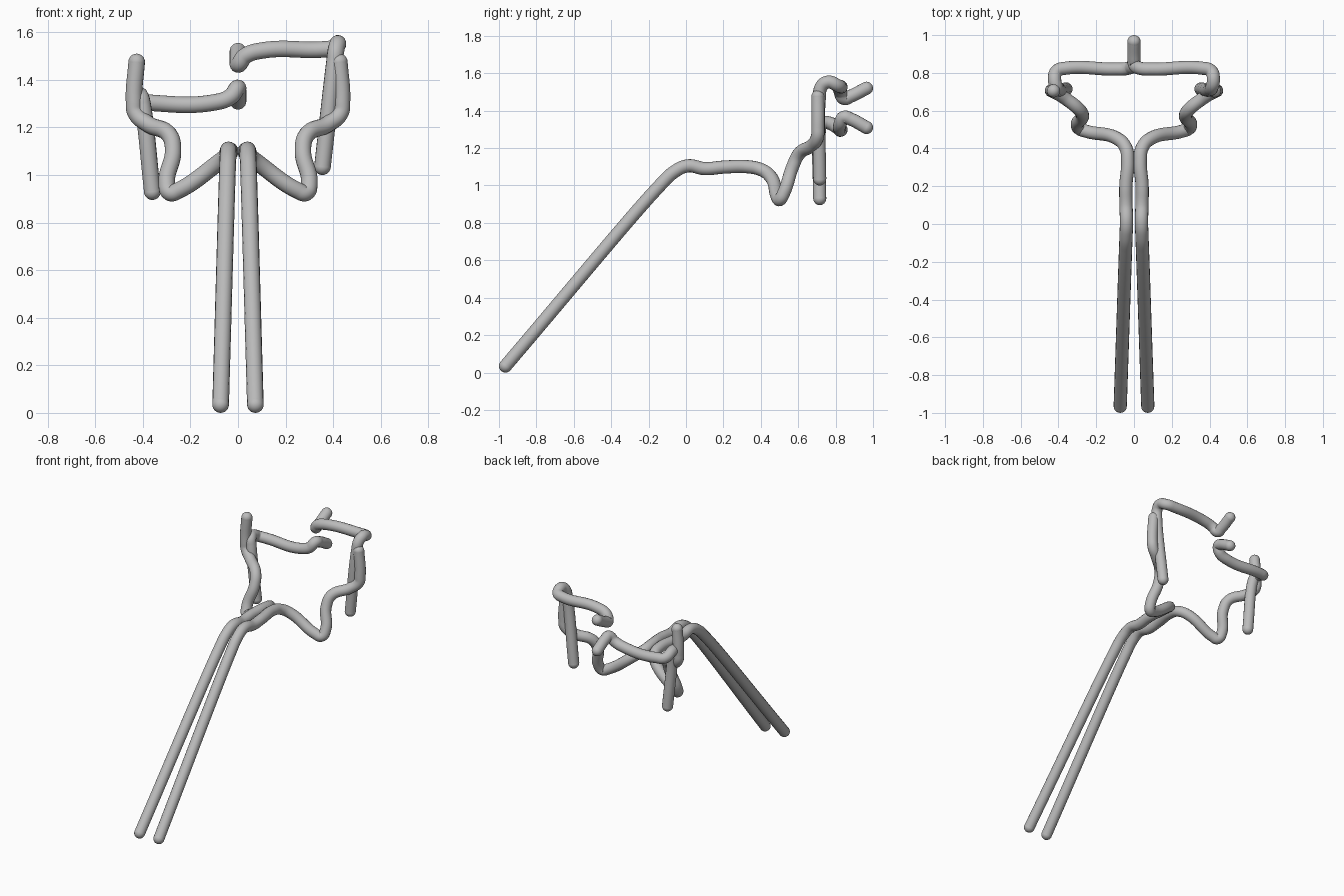
import bpy
from mathutils import Vector

cube = bpy.data.objects.get("Cube")
if cube:
    bpy.data.objects.remove(cube, do_unlink=True)

RADIUS = 0.035

# Single grey metal
metal = bpy.data.materials.new("grey metal")
metal.use_nodes = True
grey = (0.5, 0.5, 0.5, 1)
metal.diffuse_color = grey
metal.node_tree.nodes["Principled BSDF"].inputs["Base Color"].default_value = grey


def bent_rod(name, points):
    """Round rod swept through the points, with a rounded tip at each end."""
    curve = bpy.data.curves.new(name, "CURVE")
    curve.dimensions = "3D"
    curve.bevel_depth = RADIUS
    curve.bevel_resolution = 6
    curve.resolution_u = 10
    spline = curve.splines.new("BEZIER")
    spline.bezier_points.add(len(points) - 1)
    for knot, co in zip(spline.bezier_points, points):
        knot.co = co
        knot.handle_left_type = knot.handle_right_type = "AUTO"
    rod = bpy.data.objects.new(name, curve)
    bpy.context.collection.objects.link(rod)
    bpy.ops.object.select_all(action="DESELECT")
    rod.select_set(True)
    bpy.context.view_layer.objects.active = rod
    bpy.ops.object.convert(target="MESH")
    rod = bpy.context.object
    tips = []
    for end in (points[0], points[-1]):
        bpy.ops.mesh.primitive_uv_sphere_add(segments=20, ring_count=12,
                                             radius=RADIUS, location=Vector(end))
        tips.append(bpy.context.object)
    for part in tips + [rod]:
        part.select_set(True)
    bpy.context.view_layer.objects.active = rod
    bpy.ops.object.join()
    rod.name = name
    rod.data.materials.clear()
    rod.data.materials.append(metal)
    bpy.ops.object.shade_smooth()
    return rod


# Long leg, neck, dip and upright arm, the same on both sides
arm = [(0.073, -0.965, 0.035), (0.045, -0.14, 1.0), (0.042, -0.06, 1.075),
       (0.04, 0.01, 1.105), (0.042, 0.1, 1.09), (0.043, 0.2, 1.098),
       (0.033, 0.33, 1.1), (0.042, 0.4, 1.085), (0.085, 0.45, 1.05),
       (0.25, 0.49, 0.935), (0.285, 0.502, 0.925), (0.3, 0.525, 0.965),
       (0.273, 0.57, 1.1), (0.29, 0.605, 1.17), (0.38, 0.675, 1.215),
       (0.43, 0.702, 1.26), (0.437, 0.705, 1.31), (0.426, 0.705, 1.475)]
for side, sign in (("left", 1), ("right", -1)):
    bent_rod(side + "_leg_and_arm", [(sign * x, y, z) for x, y, z in arm])

# Hanging rod that hooks over into the upper crossbar and its rear prong
bent_rod("upper_crossbar",
         [(0.355, 0.715, 1.035), (0.405, 0.713, 1.47), (0.413, 0.725, 1.53),
          (0.42, 0.76, 1.553), (0.408, 0.81, 1.535), (0.36, 0.825, 1.528),
          (0.1, 0.82, 1.523), (0.03, 0.825, 1.5), (0.003, 0.845, 1.465),
          (0, 0.88, 1.477), (0, 0.965, 1.52)])

# Hanging rod that turns back into the lower crossbar and its rear prong
bent_rod("lower_crossbar",
         [(-0.36, 0.715, 0.93), (-0.4, 0.713, 1.29), (-0.41, 0.725, 1.33),
          (-0.42, 0.76, 1.335), (-0.408, 0.81, 1.31), (-0.36, 0.825, 1.303),
          (-0.1, 0.82, 1.305), (-0.03, 0.825, 1.33), (-0.003, 0.845, 1.365),
          (0, 0.88, 1.355), (0, 0.965, 1.31)])
